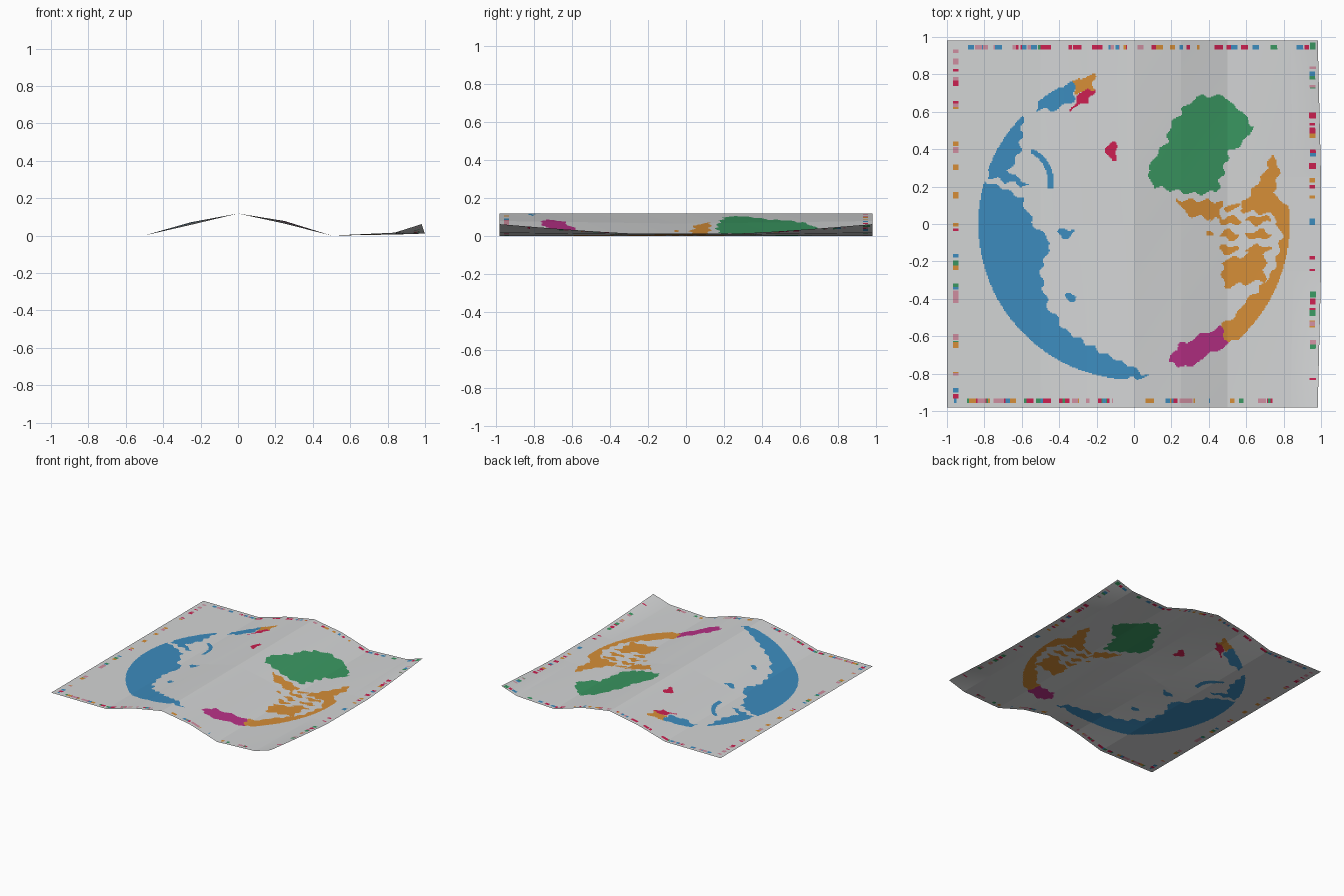
import bpy
import bmesh
import math
import random

if "Cube" in bpy.data.objects:
    bpy.data.objects.remove(bpy.data.objects["Cube"])

random.seed(4)
N = 320            # sheet cells per side
HALF_Y = 0.982
GLOBE_R = 0.832    # all land is clipped to this circle

COLOURS = {
    "paper_grey": (0.65, 0.66, 0.665),
    "blue": (0.045, 0.26, 0.51),
    "orange": (0.67, 0.27, 0.038),
    "green": (0.042, 0.31, 0.12),
    "magenta": (0.48, 0.03, 0.24),
    "crimson": (0.60, 0.014, 0.08),
    "pink": (0.62, 0.27, 0.35),
}
PAPER, BLUE, ORANGE, GREEN, MAGENTA, CRIMSON, PINK = range(7)

# Simplified land outlines; the globe circle trims their outer sides
LAND = [
    (BLUE, [(-.9, .27), (-.71, .2), (-.6, .13), (-.54, 0), (-.44, -.1), (-.5, -.25),
            (-.46, -.45), (-.33, -.6), (-.1, -.72), (.08, -.82), (-.9, -.9)]),
    (BLUE, [(-.59, .6), (-.61, .4), (-.67, .29), (-.57, .2), (-.78, .25), (-.79, .38)]),
    (BLUE, [(-.53, .61), (-.5, .68), (-.33, .77), (-.31, .68), (-.4, .61)]),
    (ORANGE, [(-.33, .76), (-.21, .81), (-.22, .72), (-.31, .7)]),
    (CRIMSON, [(-.34, .61), (-.29, .7), (-.21, .73), (-.24, .66)]),
    (GREEN, [(.29, .65), (.34, .68), (.5, .69), (.65, .51), (.51, .38), (.44, .17),
             (.3, .16), (.1, .2), (.07, .3), (.18, .44), (.19, .51)]),
    (MAGENTA, [(.18, -.74), (.24, -.65), (.46, -.55), (.51, -.64), (.28, -.77)]),
    (ORANGE, [(.735, .39), (.78, .3), (.75, .17), (.88, 0), (.75, -.5), (.5, -.65),
              (.46, -.56), (.62, -.4), (.75, -.24), (.79, -.05), (.74, .05), (.56, .07),
              (.64, .2), (.71, .3)]),
    (ORANGE, [(.47, -.2), (.7, -.13), (.7, -.3), (.48, -.34)]),
    (ORANGE, [(.23, .13), (.47, .12), (.46, .02), (.27, .05)]),
]


def inside(pts, x, y):
    hit = False
    for (x1, y1), (x2, y2) in zip(pts, pts[1:] + pts[:1]):
        if (y1 > y) != (y2 > y) and x < x1 + (y - y1) * (x2 - x1) / (y2 - y1):
            hit = not hit
    return hit


def in_oval(x, y, cx, cy, rx, ry):
    return ((x - cx) / rx) ** 2 + ((y - cy) / ry) ** 2 < 1


# Coloured tick marks along the four margins
def margin_ticks(count, longest):
    return [(random.uniform(-.96, .96), random.uniform(.004, longest),
             random.choice([CRIMSON, CRIMSON, BLUE, GREEN, ORANGE, PINK]))
            for _ in range(count)]


TICKS = {(axis, side): margin_ticks(50 if axis == "x" else 32, .022 if axis == "x" else .017)
         for axis in "xy" for side in (True, False)}


def margin_colour(x, y):
    if abs(abs(y) - .945) < .013:
        key, t = ("x", y > 0), x
    elif abs(abs(x) - .955) < .016:
        key, t = ("y", x > 0), y
    else:
        return PAPER
    return next((m for c, h, m in TICKS[key] if abs(t - c) < h), PAPER)


def colour_at(x, y):
    if math.hypot(x, y) > GLOBE_R:
        return margin_colour(x, y)
    # ragged coastline
    u = x + .010 * math.sin(75 * y + 20 * x)
    v = y + .010 * math.sin(70 * x - 30 * y)
    for mat, pts in LAND:
        if inside(pts, u, v):
            return mat
    # broken islands, blue arc and small crimson spot
    if in_oval(x, y, .58, -.05, .19, .16):
        if math.sin(80 * v) + .8 * math.sin(40 * u) > .35:
            return ORANGE
    if in_oval(x, y, -.6, .23, .17, .18) and not in_oval(x, y, -.63, .22, .17, .18):
        return BLUE if x > -.55 and y > .19 else PAPER
    if in_oval(u, v, -.12, .39, .03, .045):
        return CRIMSON
    if in_oval(u, v, -.36, -.05, .04, .025) or in_oval(u, v, -.33, -.39, .03, .02):
        return BLUE
    return PAPER


# Folded sheet: height profile across x, with the right-hand corners curling up
FOLDS = [(-1, .001), (-.5, .001), (-.25, .065), (0, .118), (.25, .071), (.5, 0),
         (.85, .006), (1, .011)]


def lift(y):
    return max(0, abs(y) - .25) / .75


def height(x, y):
    for (x1, z1), (x2, z2) in zip(FOLDS, FOLDS[1:]):
        if x <= x2:
            z = z1 + (z2 - z1) * (x - x1) / (x2 - x1)
            break
    z += .007 * max(0, 1 - abs(abs(x) - .25) / .25) * (2 * abs(y) - 1)
    z += .010 * min(1, max(0, (x - .5) / .35)) * lift(y)
    return z + .042 * max(0, (x - .85) / .15) * lift(y) ** 1.3


bm = bmesh.new()
rows = []
for j in range(N + 1):
    y = (2 * j / N - 1) * HALF_Y
    row = []
    for i in range(N + 1):
        x = 2 * i / N - 1
        px = x - .018 * max(0, (x - .5) / .5) * lift(y)
        row.append(bm.verts.new((px, y, height(x, y))))
    rows.append(row)
for j in range(N):
    for i in range(N):
        f = bm.faces.new((rows[j][i], rows[j][i + 1], rows[j + 1][i + 1], rows[j + 1][i]))
        c = f.calc_center_median()
        f.material_index = colour_at(c.x, c.y)

mesh = bpy.data.meshes.new("folded_map_sheet")
bm.to_mesh(mesh)
bm.free()
for name, rgb in COLOURS.items():
    mat = bpy.data.materials.new(name)
    mat.diffuse_color = (*rgb, 1)
    mat.use_nodes = True
    mat.node_tree.nodes["Principled BSDF"].inputs["Base Color"].default_value = mat.diffuse_color
    mesh.materials.append(mat)
sheet = bpy.data.objects.new("folded_map_sheet", mesh)
bpy.context.collection.objects.link(sheet)
